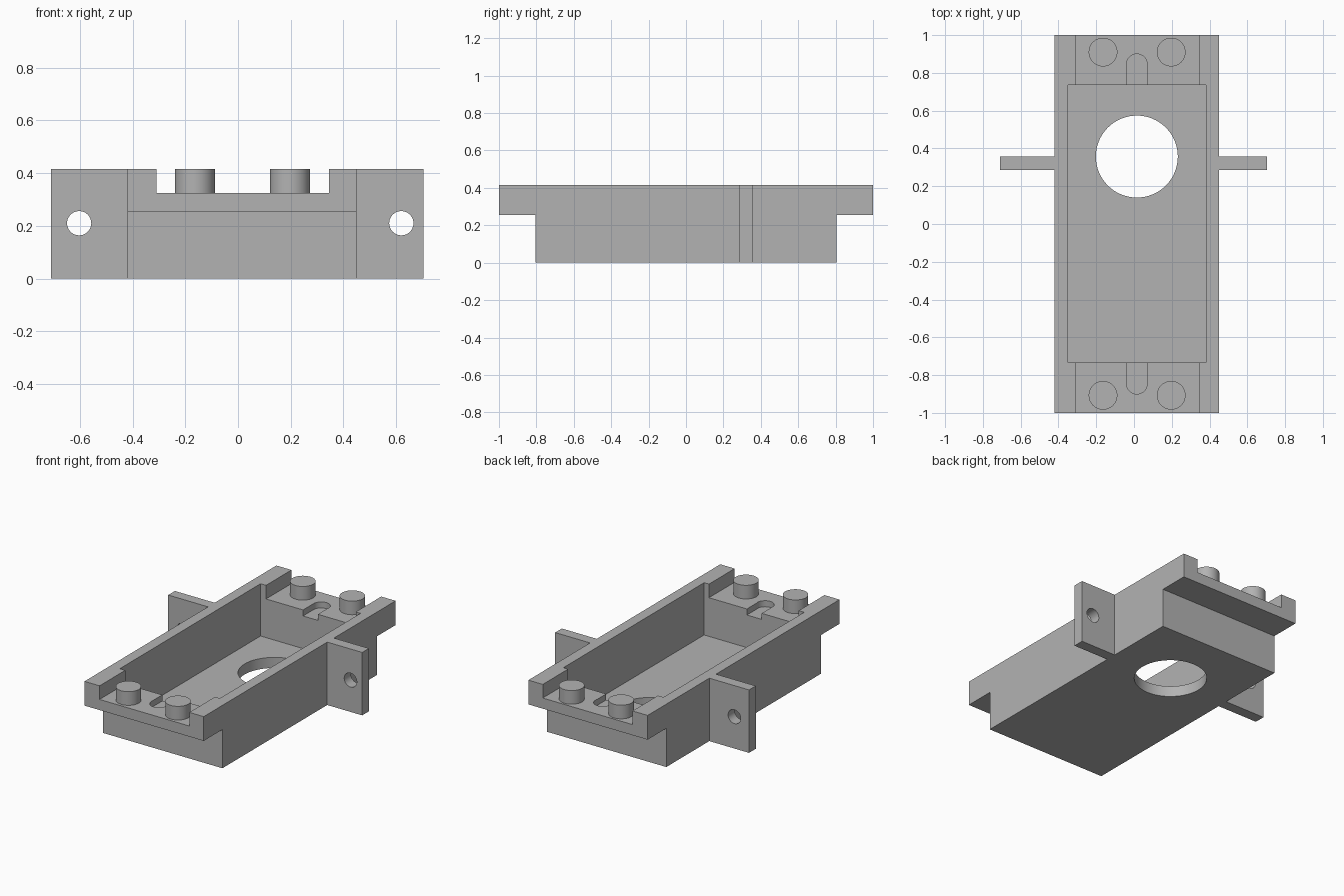
import bpy
import bmesh
from mathutils import Matrix

if "Cube" in bpy.data.objects:
    bpy.data.objects.remove(bpy.data.objects["Cube"], do_unlink=True)

grey = bpy.data.materials.new("plain grey")
grey.use_nodes = True
grey.diffuse_color = (0.45, 0.45, 0.45, 1)
grey.node_tree.nodes["Principled BSDF"].inputs["Base Color"].default_value = (0.45, 0.45, 0.45, 1)


def finish(name, bm):
    mesh = bpy.data.meshes.new(name)
    bm.to_mesh(mesh)
    bm.free()
    mesh.materials.append(grey)
    obj = bpy.data.objects.new(name, mesh)
    bpy.context.scene.collection.objects.link(obj)
    return obj


def box(name, x, y, z):
    bm = bmesh.new()
    bmesh.ops.create_cube(bm, size=1)
    for v in bm.verts:
        v.co = [r[0] if c < 0 else r[1] for c, r in zip(v.co, (x, y, z))]
    return finish(name, bm)


def cylinder(name, centre, radius, depth, axis="Z", sides=48):
    bm = bmesh.new()
    bmesh.ops.create_cone(bm, cap_ends=True, segments=sides, radius1=radius, radius2=radius, depth=depth)
    if axis == "Y":
        bm.transform(Matrix.Rotation(1.5707963, 4, "X"))
    bm.transform(Matrix.Translation(centre))
    return finish(name, bm)


def combine(target, tools, operation="DIFFERENCE"):
    for tool in tools:
        tool.hide_render = True
        mod = target.modifiers.new("cut", "BOOLEAN")
        mod.operation = operation
        mod.solver = "EXACT"
        mod.object = tool
        bpy.context.view_layer.update()
        graph = bpy.context.evaluated_depsgraph_get()
        mesh = bpy.data.meshes.new_from_object(target.evaluated_get(graph))
        target.modifiers.clear()
        target.data = mesh
        bpy.data.objects.remove(tool, do_unlink=True)


def smooth(obj):
    bpy.ops.object.select_all(action="DESELECT")
    obj.select_set(True)
    bpy.context.view_layer.objects.active = obj
    bpy.ops.object.shade_smooth_by_angle(angle=0.6)


LEFT, RIGHT, MID = 0.45, -0.42, 0.015
TOP, SHELF, LEDGE, FLOOR = 0.415, 0.325, 0.255, 0.07

# Tray: a profile in the YZ plane with overhanging end ledges, extruded across
bm = bmesh.new()
profile = [(-0.805, 0), (0.805, 0), (0.805, LEDGE), (1, LEDGE),
           (1, TOP), (-1, TOP), (-1, LEDGE), (-0.805, LEDGE)]
face = bm.faces.new([bm.verts.new((RIGHT, y, z)) for y, z in profile])
side = bmesh.ops.extrude_face_region(bm, geom=[face])
for v in side["geom"]:
    if isinstance(v, bmesh.types.BMVert):
        v.co.x = LEFT
bmesh.ops.recalc_face_normals(bm, faces=bm.faces)
tray = finish("tray", bm)

# Cavity, lowered end shelves and floor opening
cutters = [
    box("cavity_cutter", (-0.35, 0.38), (-0.732, 0.735), (FLOOR, 0.6)),
    box("shelf_cutter", (-0.31, 0.345), (-1.2, 1.2), (SHELF, 0.6)),
    cylinder("opening_cutter", (MID, 0.357, 0), 0.217, 0.4, sides=64),
]
# Round-ended cable slot in each shelf
for s in (-1, 1):
    cutters.append(box("slot_cutter", (-0.04, 0.068), sorted((s * 0.7, s * 0.845)), (0.285, 0.4)))
    cutters.append(cylinder("slot_end_cutter", (MID, s * 0.845, 0.3425), 0.055, 0.115))
combine(tray, cutters)
smooth(tray)

# Side mounting tabs with screw holes
for name, x, hole in (("left_tab", (LEFT, 0.705), 0.62), ("right_tab", (-0.71, RIGHT), -0.603)):
    tab = box(name, x, (0.287, 0.357), (0, TOP))
    combine(tab, [cylinder("screw_cutter", (hole, 0.32, 0.21), 0.046, 0.3, "Y")])
    smooth(tab)

# Pegs standing on the end shelves
for end, y in (("front", -0.907), ("back", 0.91)):
    for s, x in (("right", -0.164), ("left", 0.197)):
        peg = cylinder(f"{end}_{s}_peg", (x, y, (SHELF + TOP) / 2), 0.076, TOP - SHELF)
        smooth(peg)
